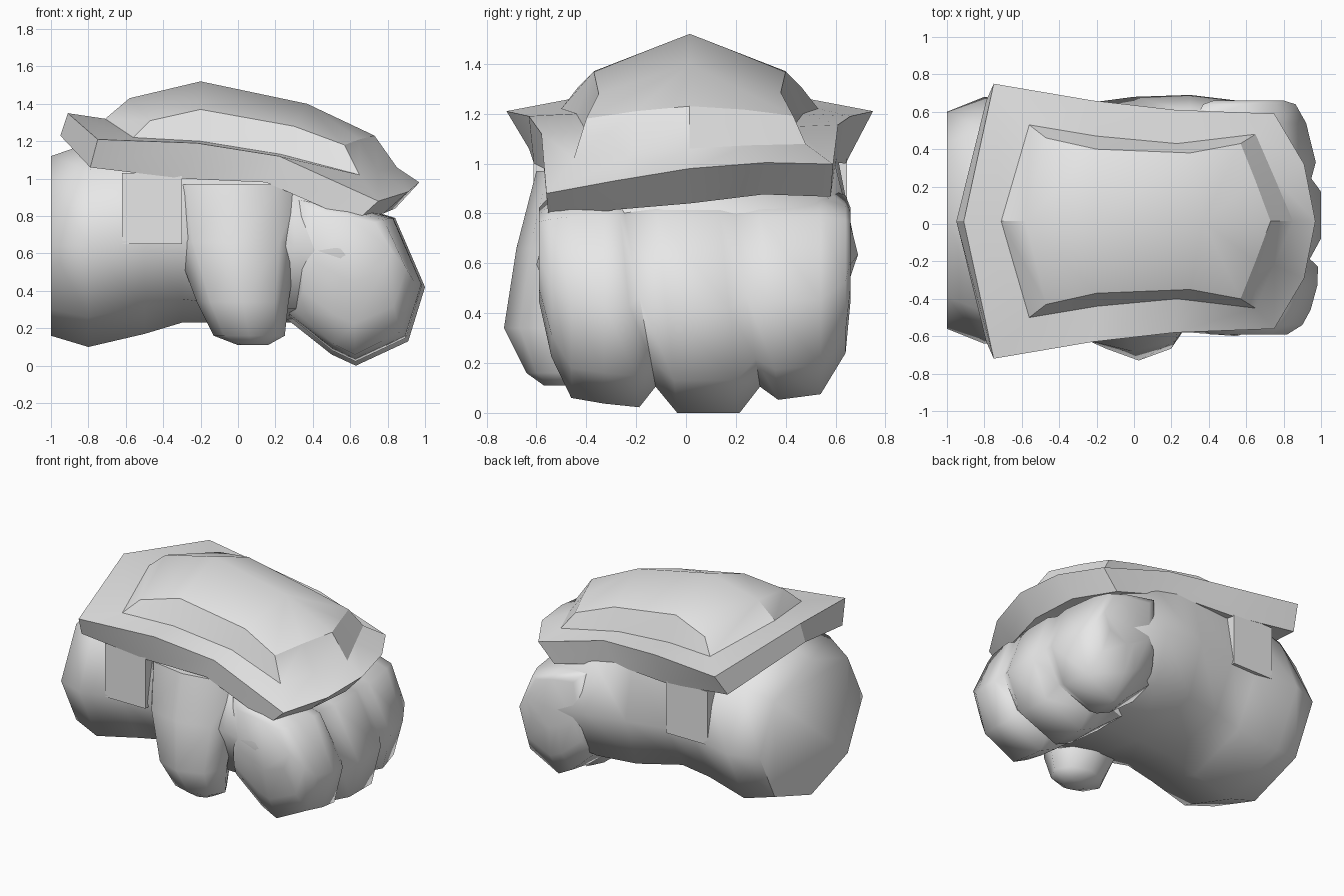
import bpy
import bmesh
import math

cube = bpy.data.objects.get("Cube")
if cube:
    bpy.data.objects.remove(cube, do_unlink=True)

# One plain grey for the whole gauntlet
grey = bpy.data.materials.new("plain_grey")
grey.use_nodes = True
colour = (0.8, 0.8, 0.8, 1)
grey.diffuse_color = colour
for node in grey.node_tree.nodes:
    if node.type == 'BSDF_PRINCIPLED':
        node.inputs["Base Color"].default_value = colour


def finish(bm, name, angle):
    """Turn a bmesh into a shaded object with the grey material."""
    bmesh.ops.recalc_face_normals(bm, faces=bm.faces[:])
    mesh = bpy.data.meshes.new(name)
    bm.to_mesh(mesh)
    bm.free()
    mesh.materials.append(grey)
    obj = bpy.data.objects.new(name, mesh)
    bpy.context.collection.objects.link(obj)
    bpy.ops.object.select_all(action='DESELECT')
    obj.select_set(True)
    bpy.context.view_layer.objects.active = obj
    bpy.ops.object.shade_smooth_by_angle(angle=math.radians(angle))
    return obj


def bridge(bm, first, second):
    """Join two closed loops of vertices with quads."""
    count = len(first)
    for i in range(count):
        j = (i + 1) % count
        bm.faces.new((first[i], first[j], second[j], second[i]))


def loft(name, rings, angle):
    """Skin a list of closed rings and cap both ends."""
    bm = bmesh.new()
    loops = [[bm.verts.new(p) for p in ring] for ring in rings]
    for first, second in zip(loops, loops[1:]):
        bridge(bm, first, second)
    bm.faces.new(loops[0])
    bm.faces.new(loops[-1])
    return finish(bm, name, angle)


def octagon(u_range, v_range, low=.707, high=.707):
    """Octagon with corners on its axes; low and high square off its halves."""
    (u0, u1), (v0, v1) = u_range, v_range
    u, v = (u0 + u1) / 2, (v0 + v1) / 2
    ru, rv = (u1 - u0) / 2, (v1 - v0) / 2
    return [(u1, v), (u + ru * high, v + rv * high), (u, v1),
            (u - ru * high, v + rv * high), (u0, v),
            (u - ru * low, v - rv * low), (u, v0),
            (u + ru * low, v - rv * low)]


# Wrist and hand: sections along x (x, y range, z range, squareness)
hand_sections = [
    (-1.0, (-.56, .6), (.16, 1.12), .707, .707),
    (-.8, (-.64, .68), (.1, 1.19), .707, .74),
    (-.5, (-.6, .63), (.17, 1.17), .707, .85),
    (-.3, (-.59, .64), (.23, 1.13), .72, .88),
    (0, (-.59, .68), (.23, 1.1), .8, .88),
    (.3, (-.58, .69), (.23, 1.04), .82, .86),
    (.55, (-.6, .66), (.24, .95), .8, .84),
    (.76, (-.52, .58), (.28, .83), .75, .8),
]
loft("hand", [[(x, y, z) for y, z in octagon(ys, zs, low, high)]
              for x, ys, zs, low, high in hand_sections], 70)

# Thumb: sections stacked in z
thumb_sections = [
    (.11, (0, .16), (-.57, -.43)),
    (.16, (-.13, .25), (-.64, -.36)),
    (.34, (-.22, .27), (-.73, -.3)),
    (.66, (-.34, .32), (-.68, -.3)),
    (.97, (-.38, .34), (-.6, -.3)),
]
loft("thumb", [[(x, y, z) for x, y in octagon(xs, ys)]
               for z, xs, ys in thumb_sections], 70)

# Curled fingers: one side profile swept across y, pinched at the two grooves
profile = [(.25, .93), (.58, .87), (.84, .79), (1.0, .42),
           (.91, .13), (.63, 0), (.5, .06), (.26, .25)]
finger_sections = [  # y, scale in x, scale in z, lean of the groove
    (-.59, .55, .4, 0), (-.54, .75, .7, 0), (-.46, .86, .92, 0),
    (-.33, .95, .95, 0), (-.2, .96, .97, .1), (-.13, .85, .86, .18),
    (-.05, 1, 1, .1), (.2, 1, 1, .1), (.29, .87, .86, .15),
    (.36, .93, .93, .1), (.54, .8, .9, 0), (.64, .66, .68, 0), (.66, .5, .4, 0),
]
mid_x, mid_z = .6, .75
finger_rings = []
for y, sx, sz, lean in finger_sections:
    ring = []
    for px, pz in profile:
        z = mid_z + (pz - mid_z) * sz
        ring.append((mid_x + (px - mid_x) * sx, y - lean * (z - .15), z))
    finger_rings.append(ring)
loft("fingers", finger_rings, 70)

# Side straps under the armour
for name, outer, inner in (("front_strap", -.612, -.5), ("back_strap", .645, .5)):
    ends = []
    for z in (.65, 1.03):
        ends.append([(-.62, outer, z), (-.3, outer, z),
                     (-.3, inner, z), (-.62, inner, z)])
    loft(name, ends, 30)

# Armour plate: half outlines from wrist tip, along the front, to knuckle tip
MID = .015
plate_halves = [
    # lower rim
    [(-.95, MID, 1.23), (-.79, -.63, 1.06), (-.29, -.61, 1.0), (.15, -.57, .98),
     (.63, -.55, .77), (.78, -.28, .815), (.84, MID, .84)],
    # upper rim
    [(-.91, MID, 1.35), (-.75, -.72, 1.21), (-.22, -.63, 1.19), (.22, -.58, 1.12),
     (.75, -.56, .88), (.91, -.29, .93), (.97, MID, .98)],
    # foot of the raised panel
    [(-.71, MID, 1.32), (-.56, -.5, 1.22), (-.2, -.44, 1.2), (.23, -.4, 1.13),
     (.65, -.45, 1.02), (.75, -.22, 1.04), (.85, MID, 1.06)],
    # top of the raised panel
    [(-.58, MID, 1.43), (-.47, -.43, 1.31), (-.2, -.37, 1.37), (.3, -.35, 1.28),
     (.57, -.4, 1.18), (.65, -.2, 1.21), (.73, MID, 1.23)],
]


def mirrored(point, lift):
    """Back-side twin, lifted slightly toward the knuckles."""
    x, y, z = point
    return (x, 2 * MID - y, z + max(0, x) * lift * abs(y))


def fill(bm, loop, spine):
    """Close a plate loop with faces meeting on a two-point spine."""
    s, t = [bm.verts.new(p) for p in spine]
    wrist, knuckle = loop[0], loop[6]
    for a, b, c, d, e in (loop[1:6], loop[:6:-1]):
        bm.faces.new((wrist, a, b, s))
        bm.faces.new((s, b, c, t))
        bm.faces.new((t, c, d))
        bm.faces.new((t, d, e, knuckle))


bm = bmesh.new()
loops = []
for half, lift in zip(plate_halves, (.28, .28, .2, .05)):
    outline = half + [mirrored(p, lift) for p in reversed(half[1:-1])]
    loops.append([bm.verts.new(p) for p in outline])
for first, second in zip(loops, loops[1:]):
    bridge(bm, first, second)
rim_count = len(bm.verts)
fill(bm, loops[-1], [(-.2, MID, 1.52), (.37, MID, 1.4)])
fill(bm, loops[0], [(-.25, MID, 1.1), (.2, MID, 1.0)])
plate = finish(bm, "armour_plate", 25)

# Keep the crown of the panel soft along its spine
for edge in plate.data.edges:
    if max(edge.vertices) >= rim_count:
        edge.use_edge_sharp = False
